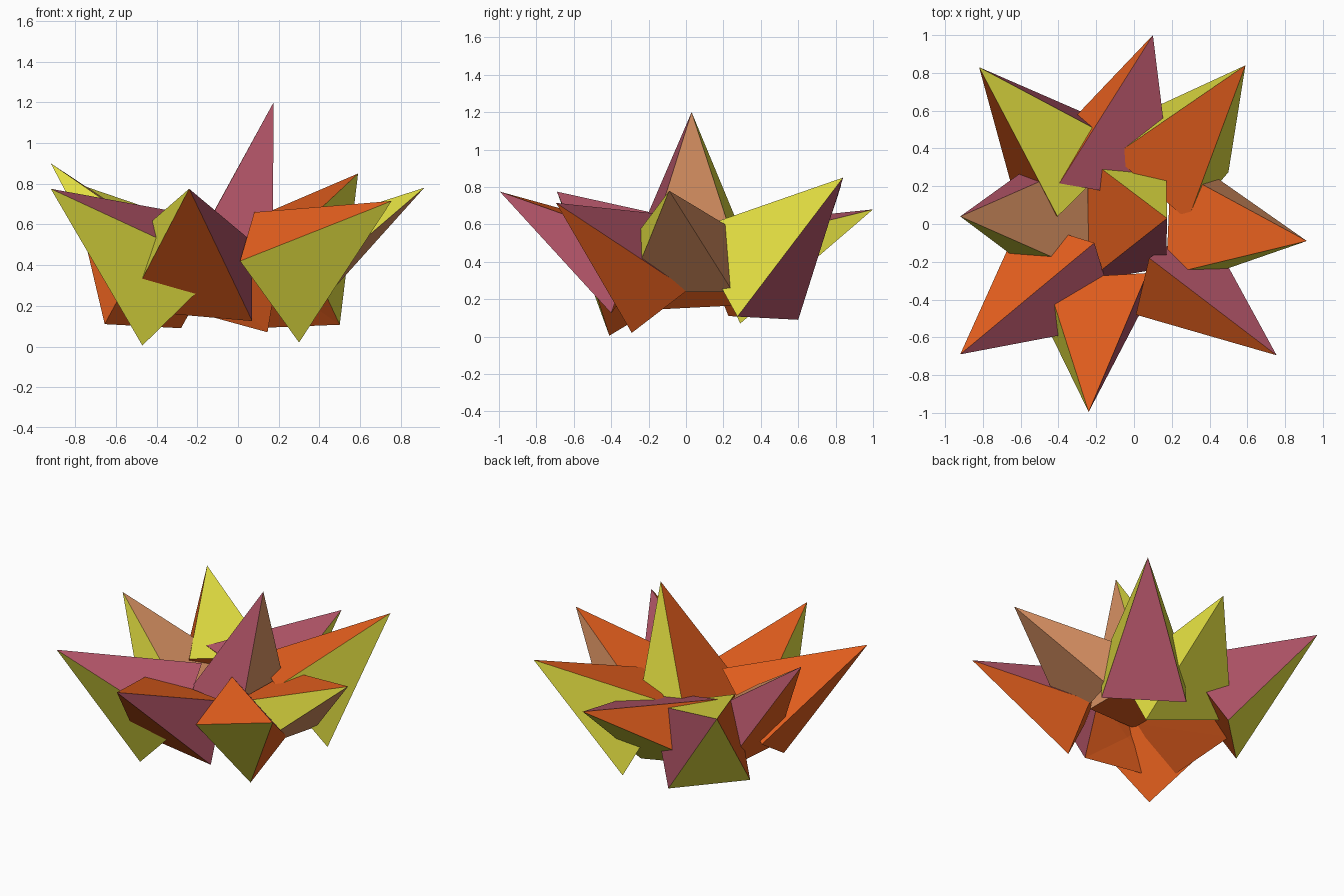
import bpy, bmesh


def flat(name, rgb):
    m = bpy.data.materials.new(name)
    m.diffuse_color = (*rgb, 1.0)
    return m


MATS = [flat("orange", (0.79, 0.116, 0.013)), flat("olive_yellow", (0.79, 0.76, 0.055)),
        flat("mauve", (0.445, 0.090, 0.138)), flat("tan", (0.69, 0.285, 0.124))]
O, Y, M, T = range(4)


def spike(name, tip, base, colours):
    """Pyramid from a tip and base corners in order; colours[i] paints the side from corner i to i+1."""
    bm = bmesh.new()
    top = bm.verts.new(tip)
    ring = [bm.verts.new(p) for p in base]
    n = len(ring)
    for i in range(n):
        bm.faces.new((top, ring[i], ring[(i + 1) % n])).material_index = colours[i]
    # inner cap as a fan, so slightly bent bases stay clean
    mid = bm.verts.new([sum(p[k] for p in base) / n for k in range(3)])
    for i in range(n):
        bm.faces.new((mid, ring[(i + 1) % n], ring[i])).material_index = O
    bmesh.ops.recalc_face_normals(bm, faces=bm.faces[:])
    me = bpy.data.meshes.new(name)
    bm.to_mesh(me)
    bm.free()
    for m in MATS:
        me.materials.append(m)
    bpy.context.collection.objects.link(bpy.data.objects.new(name, me))


# upright middle spike
spike("centre_spike", (0.175, 0.03, 1.2),
      [(-0.255, 0.355, 0.415), (0.17, 0.30, 0.37), (0.17, -0.23, 0.37), (-0.25, -0.305, 0.42)],
      (Y, T, M, O))

# ring of leaning spikes, starting at the back and going clockwise from above
spike("back_spike", (0.10, 1.0, 0.68),
      [(-0.395, 0.215, 0.60), (0.21, 0.11, 0.46), (0.145, 0.29, 0.07), (-0.456, 0.416, 0.235)],
      (M, Y, Y, O))
spike("back_right_spike", (0.59, 0.84, 0.85),
      [(-0.11, 0.36, 0.55), (0.285, 0.02, 0.565), (0.50, 0.275, 0.107), (0.07, 0.60, 0.09)],
      (O, Y, M, Y))
spike("right_spike", (0.915, -0.09, 0.78),
      [(0.195, 0.30, 0.545), (0.17, -0.27, 0.54), (0.28, -0.31, 0.235), (0.43, 0.25, 0.24)],
      (O, Y, T, T))
spike("front_right_spike", (0.755, -0.695, 0.715),
      [(0.08, -0.18, 0.66), (0.01, -0.48, 0.42), (0.30, -0.29, 0.02), (0.37, 0.01, 0.25)],
      (O, Y, O, M))
spike("front_spike", (-0.24, -0.995, 0.775),
      [(-0.465, -0.29, 0.58), (0.07, -0.26, 0.515), (0.07, -0.40, 0.125), (-0.55, -0.36, 0.18)],
      (O, M, O, Y))
spike("front_left_spike", (-0.92, -0.69, 0.775),
      [(-0.21, -0.10, 0.645), (-0.08, -0.53, 0.386), (-0.47, -0.41, 0.005), (-0.60, 0.02, 0.264)],
      (M, Y, O, O))
spike("left_spike", (-0.92, 0.04, 0.90),
      [(-0.24, -0.26, 0.43), (-0.245, 0.337, 0.455), (-0.51, 0.335, 0.17), (-0.52, -0.26, 0.14)],
      (T, M, O, Y))
spike("back_left_spike", (-0.82, 0.83, 0.81),
      [(-0.405, 0.04, 0.57), (-0.03, 0.41, 0.54), (-0.28, 0.595, 0.09), (-0.655, 0.227, 0.11)],
      (Y, M, Y, O))
